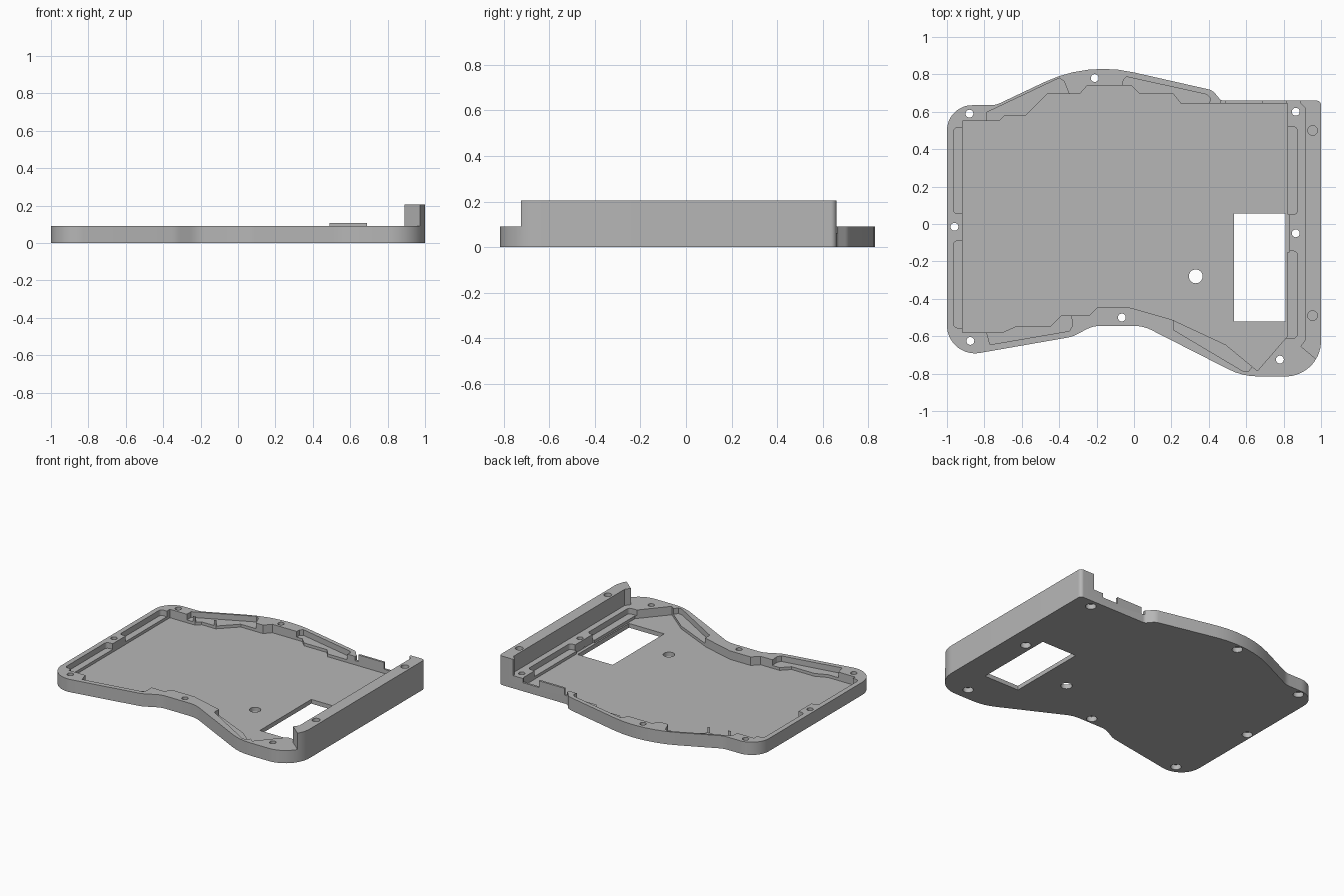
import bpy, bmesh, math
from mathutils import Vector

if "Cube" in bpy.data.objects:
    bpy.data.objects.remove(bpy.data.objects["Cube"])

RIM, WALL, FLOOR, SHELF = 0.09, 0.205, 0.03, 0.05

grey = bpy.data.materials.new("plain grey")
grey.use_nodes = True
grey.diffuse_color = (0.47, 0.47, 0.47, 1)
grey.node_tree.nodes["Principled BSDF"].inputs["Base Color"].default_value = (0.47, 0.47, 0.47, 1)


def rounded(corners):
    """Turn (x, y, radius) corners into a filleted outline."""
    out = []
    for i, (x, y, r) in enumerate(corners):
        p = Vector((x, y))
        a = (Vector(corners[i - 1][:2]) - p).normalized()
        b = (Vector(corners[(i + 1) % len(corners)][:2]) - p).normalized()
        half = a.angle(b) / 2
        centre = p + (a + b).normalized() * r / math.sin(half)
        start = p + a * r / math.tan(half) - centre
        end = p + b * r / math.tan(half) - centre
        turn = math.atan2(start.x * end.y - start.y * end.x, start.dot(end))
        steps = max(3, int(abs(turn) / 0.1))
        for k in range(steps + 1):
            t = turn * k / steps
            c, s = math.cos(t), math.sin(t)
            out.append((centre.x + start.x * c - start.y * s,
                        centre.y + start.x * s + start.y * c))
    return out


def box(x0, x1, y0, y1):
    return [(x0, y0), (x1, y0), (x1, y1), (x0, y1)]


def disc(x, y, r, n=28):
    return [(x + r * math.cos(math.tau * k / n), y + r * math.sin(math.tau * k / n)) for k in range(n)]


def prism(name, points, z0, z1):
    bm = bmesh.new()
    face = bm.faces.new([bm.verts.new((x, y, z0)) for x, y in points])
    top = bmesh.ops.extrude_face_region(bm, geom=[face])["geom"]
    bmesh.ops.translate(bm, vec=(0, 0, z1 - z0), verts=[v for v in top if isinstance(v, bmesh.types.BMVert)])
    bmesh.ops.recalc_face_normals(bm, faces=bm.faces)
    mesh = bpy.data.meshes.new(name)
    bm.to_mesh(mesh)
    bm.free()
    mesh.materials.append(grey)
    ob = bpy.data.objects.new(name, mesh)
    bpy.context.collection.objects.link(ob)
    return ob


def cut(points, z0, z1):
    cutter = prism("cutter", points, z0, z1)
    cutter.hide_render = True
    mod = case.modifiers.new("cut", 'BOOLEAN')
    mod.operation, mod.solver, mod.object = 'DIFFERENCE', 'EXACT', cutter
    bpy.context.view_layer.objects.active = case
    bpy.ops.object.modifier_apply(modifier=mod.name)
    bpy.data.objects.remove(cutter)


# Full-height body
case = prism("case_body", rounded([
    (-1, -.72, .15), (-.33, -.603, .15), (-.22, -.545, .15), (.05, -.545, .2),
    (.58, -.815, .35), (1, -.815, .19), (1, .66, .025), (.465, .66, .03),
    (.42, .715, .07), (-.25, .867, .73), (-.74, .635, .12), (-1, .635, .135)]), 0, WALL)

# Lower everything to rim height except the tall side wall
cut([(-1.1, -1.1), (1.1, -1.1), (1.1, -.83), (.89, -.655), (.915, -.62),
     (.915, .62), (.89, .645), (.89, 1.1), (-1.1, 1.1)], RIM, 0.4)

# Stepped tray cavity
cut([(-.918, -.58), (-.705, -.58), (-.625, -.545), (-.445, -.545), (-.39, -.49),
     (-.24, -.49), (-.195, -.445), (-.03, -.445), (.2, -.51), (.49, -.645),
     (.66, -.785), (.82, -.6), (.82, .645), (.25, .645), (.21, .695), (.03, .695),
     (-.015, .74), (-.25, .74), (-.29, .695), (-.465, .695), (-.58, .58),
     (-.69, .58), (-.72, .55), (-.918, .55)], FLOOR, 0.15)

# Shelf pockets along the sides
for x0, x1, y0, y1 in [(-.965, -.88, .055, .515), (-.965, -.88, -.555, -.09),
                       (.78, .873, .05, .52), (.78, .873, -.61, -.145)]:
    cut(rounded([(x, y, .022) for x, y in box(x0, x1, y0, y1)]), SHELF, 0.15)

# Shelf pockets along the back and front
for pocket in [
    [(-.785, .54), (-.5, .6), (-.345, .69), (-.375, .765), (-.4, .78), (-.785, .598)],
    [(-.06, .73), (.1, .6), (.4, .64), (.41, .67), (.39, .692), (-.04, .787), (-.057, .77)],
    [(-.79, -.57), (-.77, -.645), (-.345, -.572), (-.33, -.545), (-.335, -.48), (-.6, -.48)],
    [(.21, -.5), (.21, -.565), (.58, -.785), (.61, -.79), (.637, -.755), (.5, -.6)],
]:
    cut(pocket, SHELF, 0.15)

# Gaps either side of the back tab, and a small inner notch
cut(box(.69, .815, .62, .8), 0.06, 0.15)
cut(box(.465, .49, .62, .665), 0.06, 0.15)
cut(box(.8, .832, -.15, .05), FLOOR, 0.15)

# Floor window and button hole
cut(box(.535, .81, -.52, .055), -0.1, 0.06)
cut(disc(.33, -.28, .037), -0.1, 0.06)

# Screw holes, counterbored from below
for x, y in [(-.88, .59), (-.21, .78), (.865, .6), (-.96, -.015), (.865, -.05),
             (-.875, -.625), (-.065, -.5), (.78, -.725)]:
    cut(disc(x, y, .021), -0.1, 0.15)
    cut(disc(x, y, .034), -0.1, 0.035)

# Blind holes in the tall wall
for y in (.5, -.49):
    cut(disc(.955, y, .026), 0.1, 0.3)

# Raised tab on the thin back wall
tab = prism("back_tab", box(.49, .69, .645, .66), RIM, 0.107)

for ob in (case, tab):
    bpy.ops.object.select_all(action='DESELECT')
    ob.select_set(True)
    bpy.context.view_layer.objects.active = ob
    bpy.ops.object.shade_smooth_by_angle(angle=math.radians(25))
